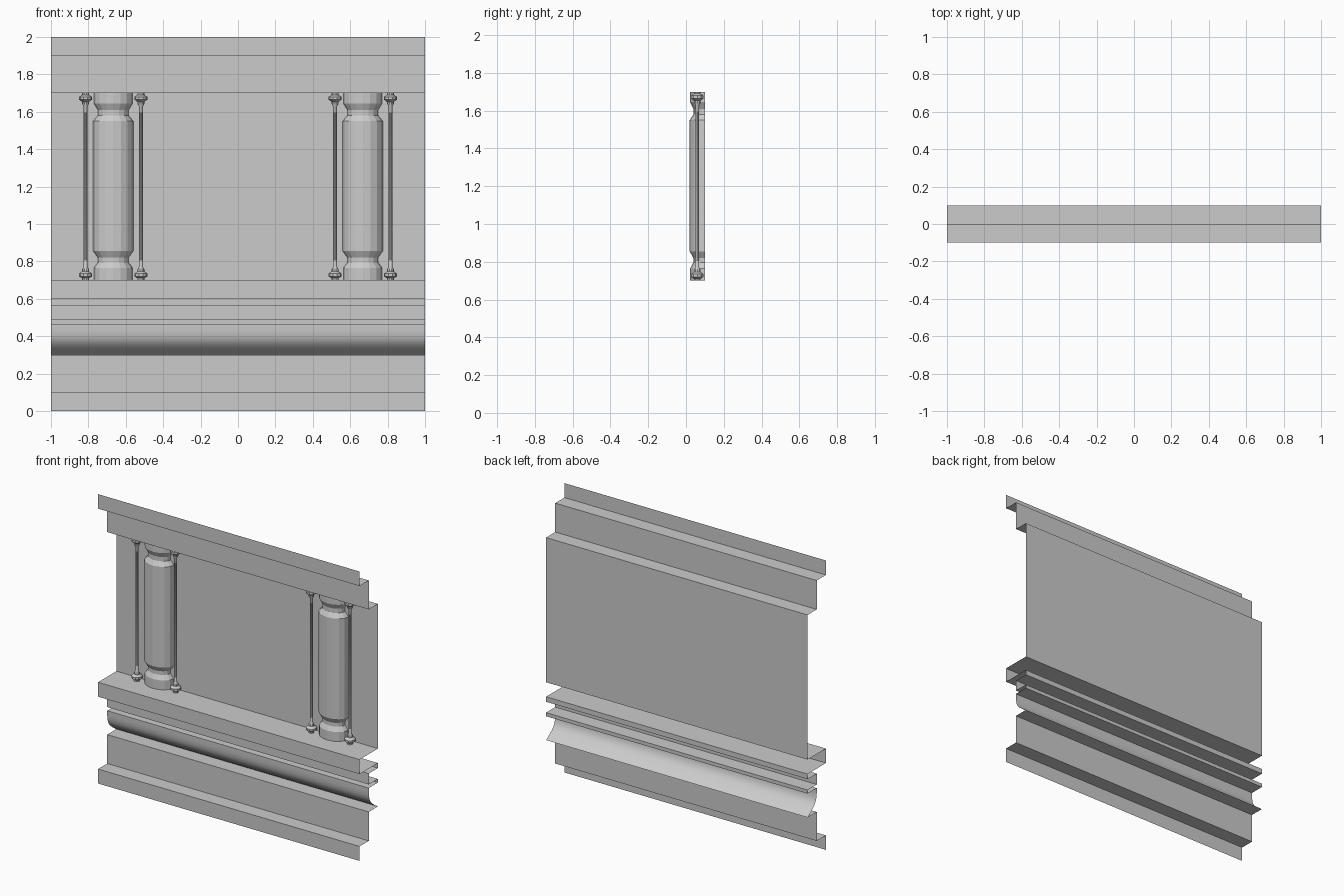
import bpy, bmesh, math

if "Cube" in bpy.data.objects:
    bpy.data.objects.remove(bpy.data.objects["Cube"], do_unlink=True)

stone = bpy.data.materials.new("pale_grey_stone")
stone.use_nodes = True
colour = (0.6, 0.6, 0.6, 1)
stone.diffuse_color = colour
stone.node_tree.nodes["Principled BSDF"].inputs["Base Color"].default_value = colour


def finish(bm, name, smooth_angle=None):
    mesh = bpy.data.meshes.new(name)
    bm.to_mesh(mesh)
    bm.free()
    mesh.materials.append(stone)
    obj = bpy.data.objects.new(name, mesh)
    bpy.context.collection.objects.link(obj)
    if smooth_angle:
        bpy.ops.object.select_all(action="DESELECT")
        obj.select_set(True)
        bpy.context.view_layer.objects.active = obj
        bpy.ops.object.shade_smooth_by_angle(angle=math.radians(smooth_angle))
    return obj


def grid(bm, rows):
    """Join consecutive rows of points with quads."""
    rows = [[bm.verts.new(p) for p in row] for row in rows]
    for a, b in zip(rows, rows[1:]):
        for i in range(len(a) - 1):
            bm.faces.new((a[i], a[i + 1], b[i + 1], b[i]))
    return rows


def turned(name, x, y, profile, rx_to_ry, start, sweep, steps, smooth_angle=None):
    """Sweep a (radius, height) profile around a vertical axis."""
    bm = bmesh.new()
    rows = []
    for r, z in profile:
        angles = [start + sweep * i / steps for i in range(steps + 1)]
        rows.append([(x + r * math.cos(a), y + rx_to_ry * r * math.sin(a), z) for a in angles])
    rows = grid(bm, rows)
    bm.faces.new(rows[0][::-1])
    bm.faces.new(rows[-1])
    bmesh.ops.remove_doubles(bm, verts=bm.verts, dist=1e-5)
    return finish(bm, name, smooth_angle)


# Moulded wall sheet: one open (y, z) section drawn along x, bottom to top
section = [
    (-0.1, 0), (-0.1, 0.1), (0, 0.1), (0, 0.3),            # plinth
    (0.1, 0.3), (0.065, 0.323), (0.037, 0.345), (0.02, 0.364),
    (0.009, 0.383), (0.003, 0.405), (0, 0.43), (0, 0.465),  # curved moulding
    (0.1, 0.465), (0.1, 0.49), (0, 0.49), (0, 0.565),       # fillet band
    (0.1, 0.565), (0.1, 0.6), (-0.1, 0.6), (-0.1, 0.7),     # sill
    (0.1, 0.7), (0.1, 1.7),                                 # recessed wall
    (0, 1.7), (0, 1.9), (-0.1, 1.9), (-0.1, 2),             # cornice
]
bm = bmesh.new()
grid(bm, [[(-1, y, z), (1, y, z)] for y, z in section])
finish(bm, "moulded_wall", 35)

# Half columns against the wall
column = [(0.104, 0.7), (0.104, 0.765), (0.082, 0.795), (0.082, 0.82), (0.107, 0.855),
          (0.107, 1.55), (0.082, 1.58), (0.082, 1.61), (0.104, 1.645), (0.104, 1.7)]

# Thin rods: lower knob profile, mirrored for the upper knob
knob = [(0.018, 0.7), (0.018, 0.71), (0.035, 0.72), (0.035, 0.735),
        (0.018, 0.747), (0.018, 0.758), (0.01, 0.772)]
rod = knob + [(r, 2.4 - z) for r, z in reversed(knob)]

for side, sx in (("left", 1), ("right", -1)):
    x = sx * 0.667
    turned(side + "_half_column", x, 0.1, column, 0.75, math.pi, math.pi, 8)
    for place, dx in (("outer", 0.148), ("inner", -0.148)):
        turned(f"{side}_{place}_rod", x + sx * dx, 0.06, rod, 1, 0, math.tau, 10, 30)
